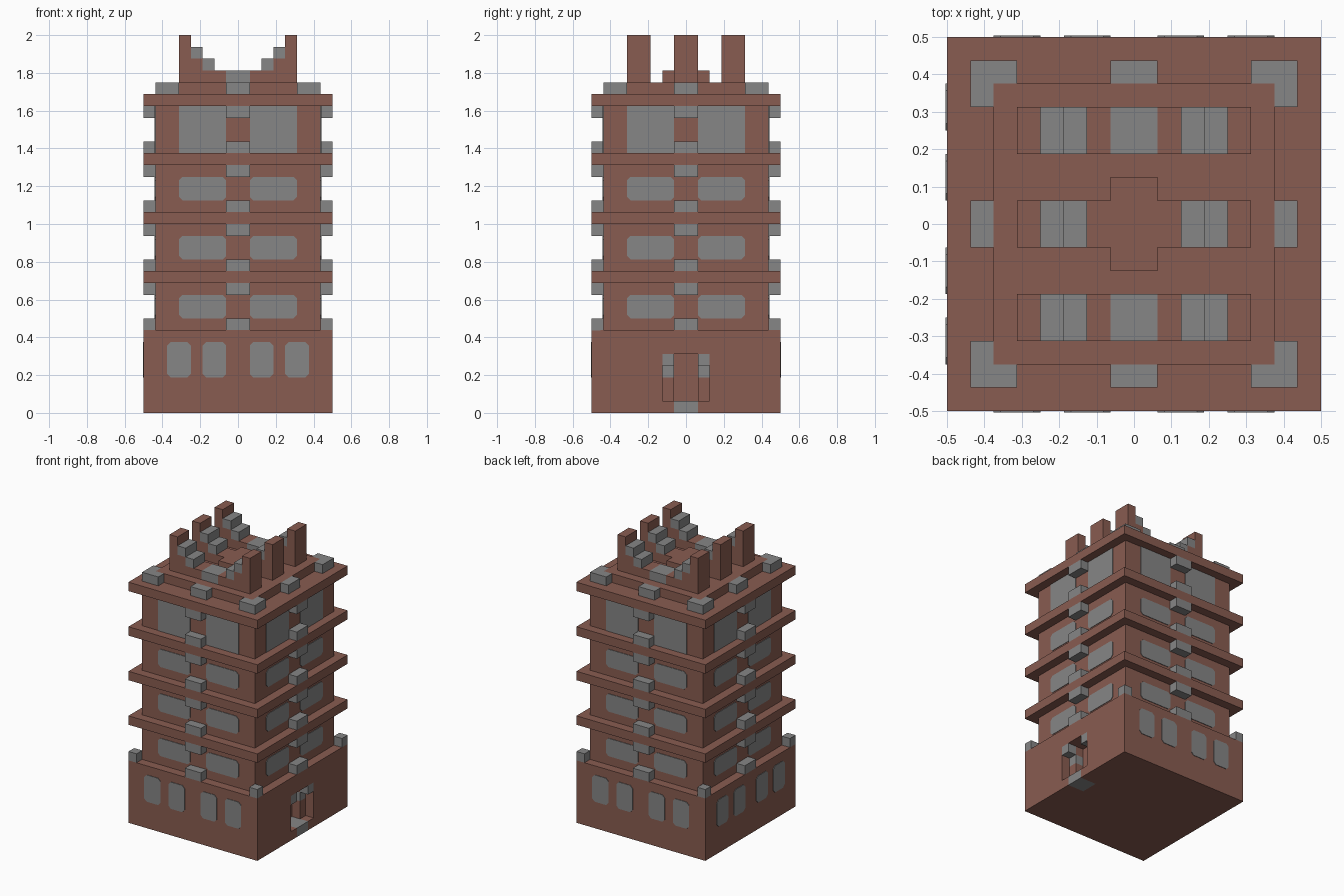
import bpy, bmesh
from math import pi
from mathutils import Matrix, Vector

U = 1 / 16  # block size: all sizes below are in blocks

if "Cube" in bpy.data.objects:
    bpy.data.objects.remove(bpy.data.objects["Cube"])


def material(name, rgb):
    m = bpy.data.materials.new(name)
    m.use_nodes = True
    m.diffuse_color = (*rgb, 1)
    m.node_tree.nodes["Principled BSDF"].inputs["Base Color"].default_value = (*rgb, 1)
    return m


BRICK = material("brick_red", (0.25, 0.107, 0.082))
STONE = material("stone_grey", (0.24, 0.24, 0.24))


class Part:
    """Collects blocks and plates into one object."""

    def __init__(self, name, mat):
        self.name, self.mat, self.bm = name, mat, bmesh.new()

    def box(self, x, y, z, turn=0):
        size = Vector((x[1] - x[0], y[1] - y[0], z[1] - z[0]))
        mid = Vector((sum(x), sum(y), sum(z))) / 2
        mat = Matrix.Rotation(turn * pi / 2, 4, "Z") @ Matrix.Translation(mid) @ Matrix.Diagonal((*size, 1))
        bmesh.ops.create_cube(self.bm, size=1, matrix=mat)

    def pane(self, x, z, depth, cut, turn):
        """Thin plate on the front wall, corners clipped by cut."""
        (a, b), (c, d) = x, z
        pts = [(a + cut, c), (b - cut, c), (b, c + cut), (b, d - cut),
               (b - cut, d), (a + cut, d), (a, d - cut), (a, c + cut)]
        if not cut:
            pts = [(a, c), (b, c), (b, d), (a, d)]
        rot = Matrix.Rotation(turn * pi / 2, 4, "Z")
        verts = [self.bm.verts.new(rot @ Vector((px, -depth, pz))) for px, pz in pts]
        face = self.bm.faces.new(verts)
        out = bmesh.ops.extrude_face_region(self.bm, geom=[face])["geom"]
        push = rot @ Vector((0, -0.06, 0))
        bmesh.ops.translate(self.bm, vec=push, verts=[v for v in out if isinstance(v, bmesh.types.BMVert)])

    def done(self):
        bmesh.ops.scale(self.bm, vec=(U, U, U), verts=self.bm.verts)
        bmesh.ops.recalc_face_normals(self.bm, faces=self.bm.faces)
        mesh = bpy.data.meshes.new(self.name)
        self.bm.to_mesh(mesh)
        self.bm.free()
        mesh.materials.append(self.mat)
        bpy.context.collection.objects.link(bpy.data.objects.new(self.name, mesh))


def mirrored(a, b):
    return (a, b), (-b, -a)


# Base storey, built around a stepped doorway on the left (+x) side
base = Part("base", BRICK)
door_trim = Part("door_trim", STONE)
base.box((-8, 6), (-8, 8), (0, 7))
base.box((6, 8), (-2, 2), (5, 7))
for y in mirrored(2, 8):
    base.box((6, 8), y, (0, 7))
for y in mirrored(1, 2):
    base.box((6, 8), y, (0, 1))
    base.box((6, 7), y, (1, 3))
    base.box((6, 7), y, (4, 5))
    door_trim.box((7, 8), y, (4, 5))
    door_trim.box((6, 7), y, (3, 4))
door_trim.box((6, 8), (-1, 1), (0, 1))
base.done()
door_trim.done()

# Base windows on the three walls without a door
base_windows = Part("base_windows", STONE)
for turn in (0, 2, 3):
    for x in mirrored(1, 3) + mirrored(4, 6):
        base_windows.pane(x, (3, 6), 8, 0.3, turn)
base_windows.done()

# Stone cubes on the base corners
corner_cubes = Part("base_corner_cubes", STONE)
for turn in range(4):
    corner_cubes.box((7, 8), (7, 8), (7, 8), turn)
corner_cubes.done()

# Four tower storeys, each with a ledge, brackets and windows
walls = Part("tower_walls", BRICK)
ledges = Part("ledges", BRICK)
brackets = Part("brackets", STONE)
windows = Part("tower_windows", STONE)
for floor in range(4):
    z = 7 + 5 * floor
    walls.box((-7, 7), (-7, 7), (z, z + 4))
    ledges.box((-8, 8), (-8, 8), (z + 4, z + 5))
    top = floor == 3
    for turn in range(4):
        for low in (z, z + 3):
            brackets.box((-1, 1), (-8, -7), (low, low + 1), turn)
        for x in mirrored(1, 5):
            if top:
                windows.pane(x, (z, z + 4), 7, 0, turn)
            else:
                windows.pane(x, (z + 1, z + 3), 7, 0.3, turn)
for part in (walls, ledges, brackets, windows):
    part.done()

# Roof deck with stone blocks around its rim
deck = Part("roof_deck", BRICK)
deck.box((-6, 6), (-6, 6), (27, 28))
deck.done()
rim = Part("roof_rim_blocks", STONE)
for turn in range(4):
    rim.box((-1, 1), (-7, -6), (27, 28), turn)
    rim.box((5, 7), (6, 7), (27, 28), turn)
    rim.box((6, 7), (5, 6), (27, 28), turn)
rim.done()

# Three stepped crown rows, joined by a cross in the middle one
crown = Part("crown_rows", BRICK)
steps = Part("crown_steps", STONE)
for y in ((-5, -3), (-1, 1), (3, 5)):
    for x in mirrored(4, 5):
        crown.box(x, y, (28, 32))
    for x in mirrored(3, 4):
        crown.box(x, y, (28, 30))
        steps.box(x, y, (30, 31))
    for x in mirrored(2, 3):
        crown.box(x, y, (28, 29))
        steps.box(x, y, (29, 30))
    for x in mirrored(1, 2):
        crown.box(x, y, (28, 29))
    if y == (-1, 1):
        crown.box((-1, 1), (-2, 2), (28, 29))
    else:
        steps.box((-1, 1), y, (28, 29))
crown.done()
steps.done()
